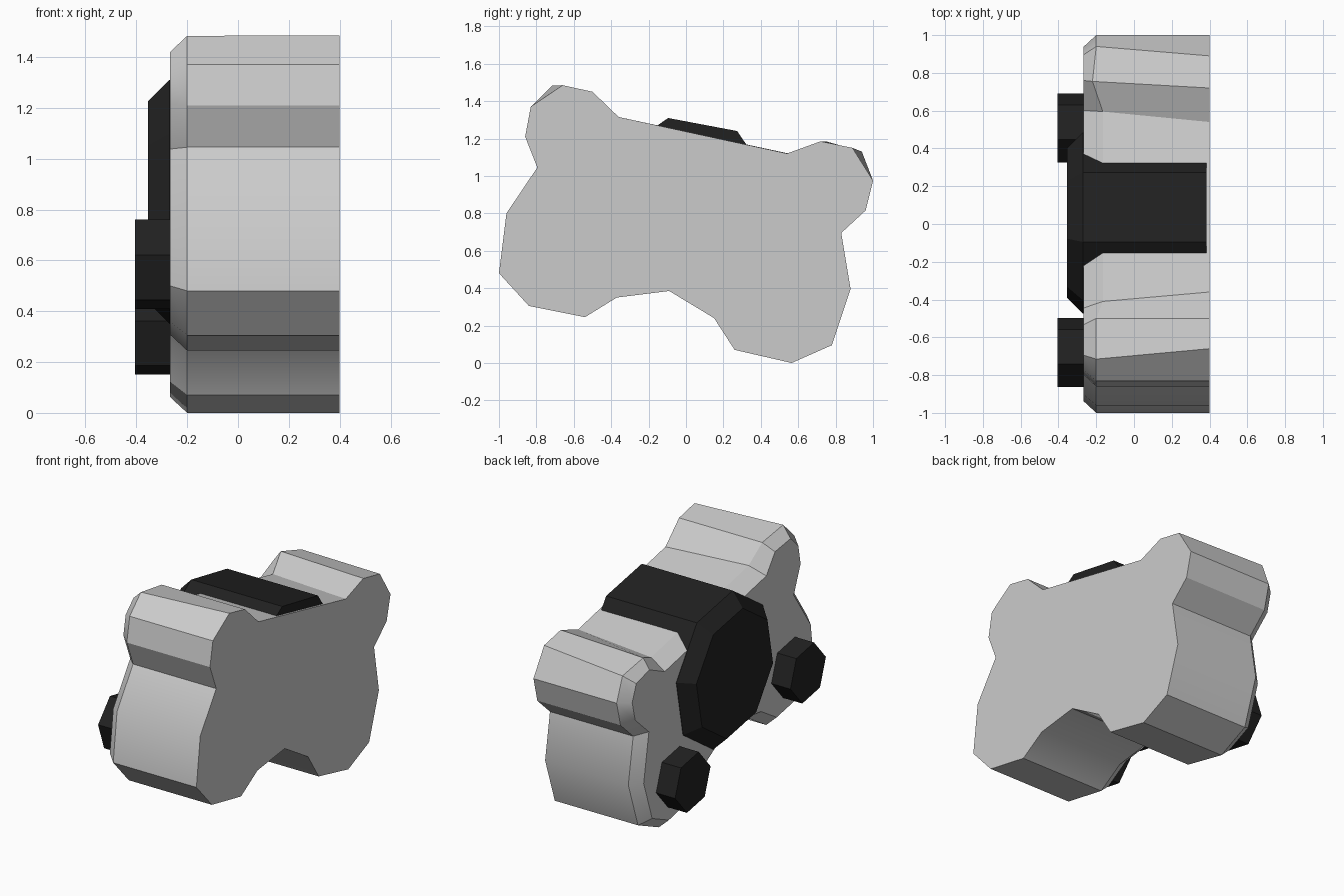
import bpy, bmesh
from math import cos, sin, radians
from mathutils import Vector

if "Cube" in bpy.data.objects:
    bpy.data.objects.remove(bpy.data.objects["Cube"])

black = bpy.data.materials.new("black")
black.diffuse_color = (0.015, 0.015, 0.015, 1)
black.use_nodes = True
black.node_tree.nodes["Principled BSDF"].inputs["Base Color"].default_value = black.diffuse_color


def loft(name, rings, mat=None):
    """Skin a list of rings of (x, y, z) points and cap both ends."""
    bm = bmesh.new()
    vs = [[bm.verts.new(p) for p in r] for r in rings]
    n = len(rings[0])
    for a, b in zip(vs, vs[1:]):
        for i in range(n):
            j = (i + 1) % n
            bm.faces.new((a[i], a[j], b[j], b[i]))
    bm.faces.new(vs[0])
    bm.faces.new(vs[-1][::-1])
    bmesh.ops.recalc_face_normals(bm, faces=bm.faces)
    me = bpy.data.meshes.new(name)
    bm.to_mesh(me)
    bm.free()
    ob = bpy.data.objects.new(name, me)
    bpy.context.collection.objects.link(ob)
    if mat:
        me.materials.append(mat)
    return ob


def inset(pts, d):
    """Mitred inward offset of a clockwise (y, z) outline."""
    out = []
    for i, p in enumerate(pts):
        a = (p - pts[i - 1]).normalized()
        b = (pts[(i + 1) % len(pts)] - p).normalized()
        na, nb = Vector((a.y, -a.x)), Vector((b.y, -b.x))
        m = (na + nb).normalized()
        out.append(p + m * d / max(m.dot(na), 0.75))
    return out


def polygon(x, y, z, r, n, start):
    return [(x, y + r * cos(radians(start + 360 * i / n)),
             z + r * sin(radians(start + 360 * i / n))) for i in range(n)]


# Body: lobed outline (y, z), clockwise seen from the right
outline = [(-0.83, 1.37), (-0.66, 1.485), (-0.5, 1.45), (-0.36, 1.315),
           (0.54, 1.12), (0.72, 1.185), (0.89, 1.15), (1.0, 0.975),
           (0.96, 0.815), (0.83, 0.695), (0.88, 0.395), (0.78, 0.095),
           (0.565, 0.0), (0.26, 0.07), (0.15, 0.24), (-0.09, 0.385),
           (-0.37, 0.35), (-0.54, 0.245), (-0.84, 0.305), (-1.0, 0.48),
           (-0.96, 0.8), (-0.795, 1.045), (-0.86, 1.21)]
back = [Vector(p) for p in outline]
mid = [p.copy() for p in back]
# Lobe corners drift slightly toward the bevelled side
for i, p in {1: (-0.715, 1.483), 3: (-0.41, 1.325), 4: (0.595, 1.11),
             5: (0.755, 1.183), 6: (0.94, 1.13)}.items():
    mid[i] = Vector(p)
mid_x = {3: -0.165, 4: -0.165, 5: -0.22}
front = inset(mid, 0.06)
body = loft("body", [
    [(0.4, *p) for p in back],
    [(mid_x.get(i, -0.2), *p) for i, p in enumerate(mid)],
    [(-0.268, *p) for p in front]])
bpy.context.view_layer.objects.active = body
body.select_set(True)
bpy.ops.object.shade_smooth_by_angle(angle=radians(30))

# Octagonal hub running through the body, chamfered on its outer end
loft("hub", [polygon(x, 0.005, 0.83, r, 8, 56.8)
             for x, r in ((0.385, 0.49), (-0.27, 0.49), (-0.355, 0.403))], black)

# Hexagonal bolts
for name, y, z in (("bolt_low", 0.508, 0.326), ("bolt_high", -0.68, 0.585)):
    loft(name, [polygon(x, y, z, 0.186, 6, -11) for x in (-0.2, -0.405)], black)
